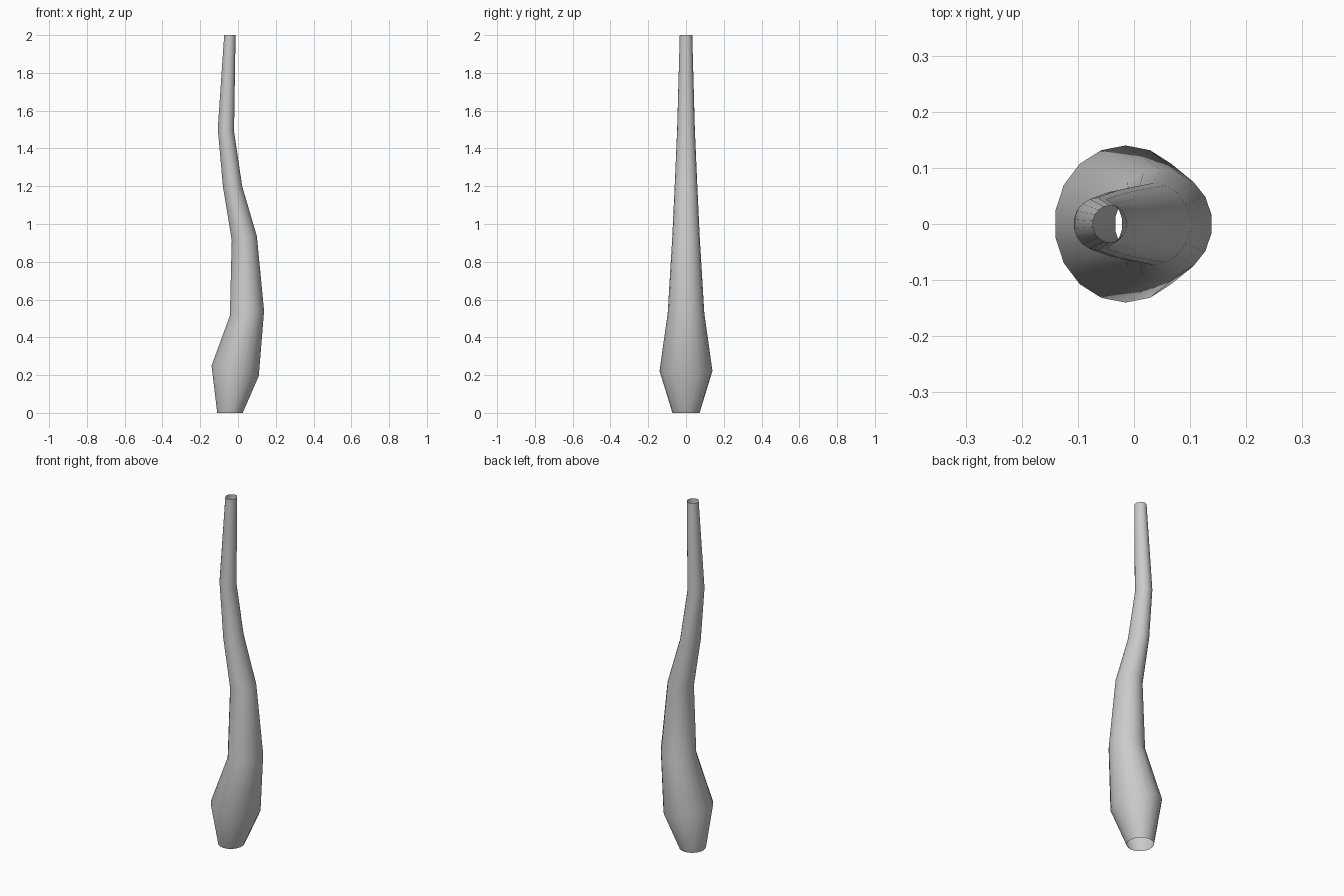
import bpy, bmesh, math

if "Cube" in bpy.data.objects:
    bpy.data.objects.remove(bpy.data.objects["Cube"], do_unlink=True)

grey = bpy.data.materials.new("plain grey")
grey.use_nodes = True
colour = (0.6, 0.6, 0.6, 1)
grey.diffuse_color = colour
grey.node_tree.nodes["Principled BSDF"].inputs["Base Color"].default_value = colour

SIDES = 18
# Tilted rings: left x, left z, right x, right z, half depth
rings = [
    (-0.11, 0, 0.025, 0, 0.072),
    (-0.14, 0.25, 0.11, 0.195, 0.14),
    (-0.043, 0.515, 0.138, 0.54, 0.097),
    (-0.033, 0.915, 0.10, 0.935, 0.073),
    (-0.08, 1.2, 0.022, 1.2, 0.06),
    (-0.107, 1.505, -0.021, 1.49, 0.047),
    (-0.073, 2, -0.013, 2, 0.033),
]

# Open, curved, tapering tube
bm = bmesh.new()
loops = []
for xl, zl, xr, zr, depth in rings:
    loop = []
    for i in range(SIDES):
        a = math.tau * (i + 0.5) / SIDES
        t = 0.5 + 0.5 * math.cos(a) / math.cos(math.pi / SIDES)
        loop.append(bm.verts.new((xl + (xr - xl) * t, depth * math.sin(a), zl + (zr - zl) * t)))
    loops.append(loop)
for low, high in zip(loops, loops[1:]):
    for i in range(SIDES):
        j = (i + 1) % SIDES
        bm.faces.new((low[i], low[j], high[j], high[i]))
mesh = bpy.data.meshes.new("curved_stem")
bm.to_mesh(mesh)
bm.free()
mesh.materials.append(grey)
stem = bpy.data.objects.new("curved_stem", mesh)
bpy.context.collection.objects.link(stem)
for face in mesh.polygons:
    face.use_smooth = True
